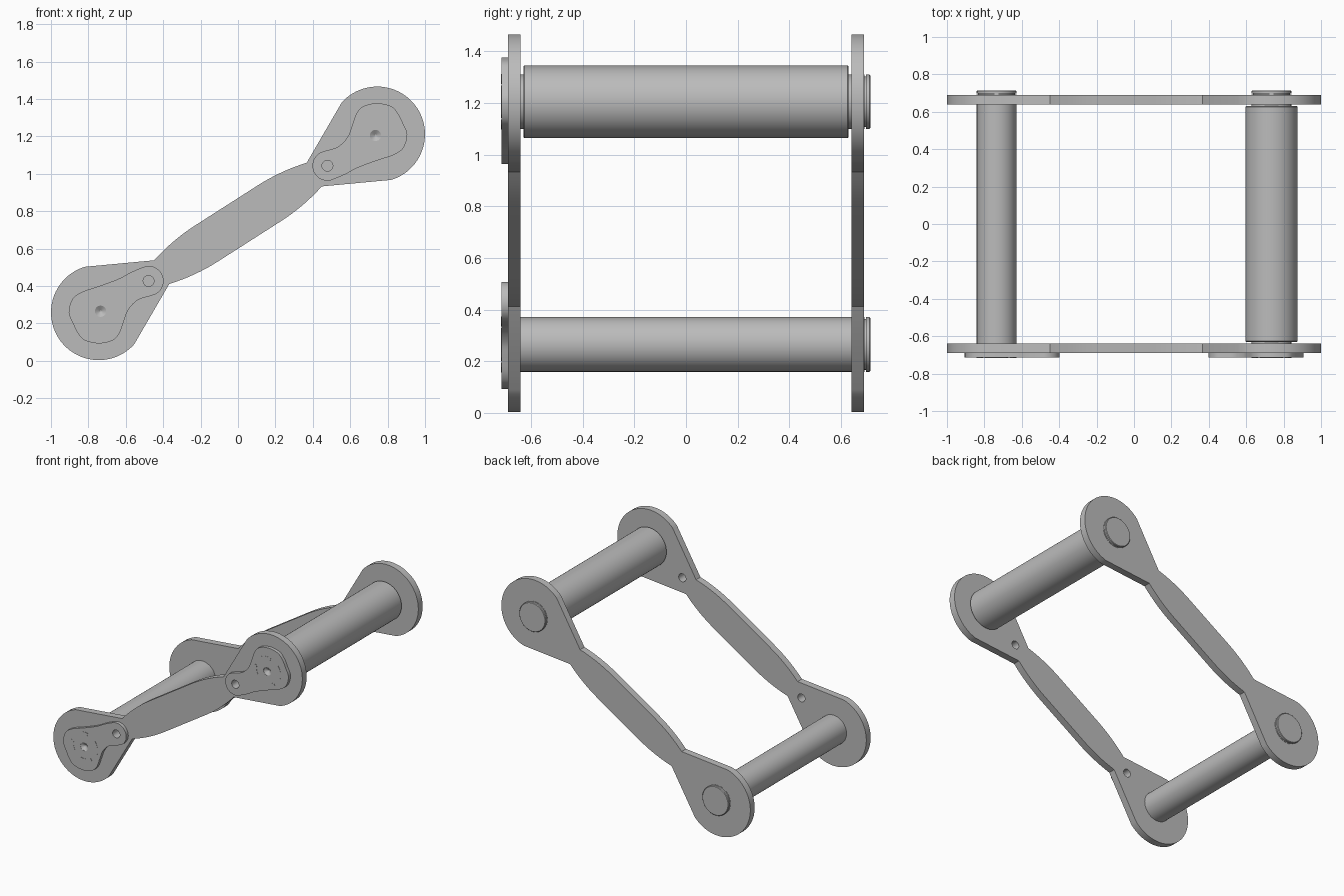
import bpy, bmesh
from math import sin, cos, pi, radians, atan2, tan
from mathutils import Vector

if "Cube" in bpy.data.objects:
    bpy.data.objects.remove(bpy.data.objects["Cube"])

steel = bpy.data.materials.new("grey_steel")
steel.use_nodes = True
GREY = (0.5, 0.5, 0.5, 1)
steel.diffuse_color = GREY
steel.node_tree.nodes["Principled BSDF"].inputs["Base Color"].default_value = GREY

MID = Vector((0, 0.735))        # centre of the link in x, z
PIN = Vector((0.735, 0.47))     # pin offset from that centre
TILT = atan2(PIN.y, PIN.x)


def finish(ob, angle=30):
    bpy.ops.object.select_all(action='DESELECT')
    bpy.context.view_layer.objects.active = ob
    ob.select_set(True)
    ob.data.materials.clear()
    ob.data.materials.append(steel)
    bpy.ops.object.shade_smooth_by_angle(angle=radians(angle))


def arc(centre, r, a0, a1, n):
    return [Vector(centre) + r * Vector((cos(a), sin(a)))
            for a in (a0 + (a1 - a0) * i / n for i in range(n + 1))]


def circle(centre, r, n=32):
    return arc(centre, r, 0, 2 * pi, n)[:-1]


def slab(name, loops, y0, y1):
    """Extrude closed x-z outlines along y; inner loops become holes."""
    cu = bpy.data.curves.new(name, 'CURVE')
    cu.dimensions, cu.fill_mode, cu.extrude = '2D', 'BOTH', (y1 - y0) / 2
    for loop in loops:
        sp = cu.splines.new('POLY')
        sp.points.add(len(loop) - 1)
        for p, co in zip(sp.points, loop):
            p.co = (co.x, co.y, 0, 1)
        sp.use_cyclic_u = True
    ob = bpy.data.objects.new(name, cu)
    bpy.context.collection.objects.link(ob)
    ob.rotation_euler.x = pi / 2
    ob.location.y = (y0 + y1) / 2
    bpy.ops.object.select_all(action='DESELECT')
    bpy.context.view_layer.objects.active = ob
    ob.select_set(True)
    bpy.ops.object.convert(target='MESH')
    ob = bpy.context.object
    ob.name = name
    bm = bmesh.new()
    bm.from_mesh(ob.data)
    bmesh.ops.remove_doubles(bm, verts=bm.verts, dist=1e-5)
    bmesh.ops.recalc_face_normals(bm, faces=bm.faces)
    bm.to_mesh(ob.data)
    bm.free()
    finish(ob)


def turned(name, centre, profile, n=64):
    """Lathe (radius, y) points around a y axis through centre."""
    bm = bmesh.new()
    rings = [[bm.verts.new((centre.x + r * cos(2 * pi * i / n), y,
                            centre.y + r * sin(2 * pi * i / n)))
              for i in range(n)] for r, y in profile]
    for a, b in zip(rings, rings[1:]):
        for i in range(n):
            j = (i + 1) % n
            bm.faces.new((a[i], a[j], b[j], b[i]))
    bm.faces.new(rings[0])
    bm.faces.new(rings[-1])
    bmesh.ops.recalc_face_normals(bm, faces=bm.faces)
    me = bpy.data.meshes.new(name)
    bm.to_mesh(me)
    bm.free()
    ob = bpy.data.objects.new(name, me)
    bpy.context.collection.objects.link(ob)
    finish(ob)


def smooth_loop(pts, steps=6):
    """Closed Catmull-Rom curve through the points."""
    out, n = [], len(pts)
    for i in range(n):
        a, b, c, d = (pts[(i + k) % n] for k in (-1, 0, 1, 2))
        for s in range(steps):
            t = s / steps
            out.append(0.5 * (2 * b + (c - a) * t + (2 * a - 5 * b + 4 * c - d) * t * t
                              + (3 * b - a - 3 * c + d) * t ** 3))
    return out


# Link outline: two round ends, flared sides and a narrow waist
FLARE, END_R, WAIST, END_U = radians(15.6), 0.255, 0.114, 0.884
bend_u = END_U - END_R * sin(FLARE) - (END_R * cos(FLARE) - WAIST) / tan(FLARE)
fillet_r = 1.06
start_u = bend_u - fillet_r * tan(FLARE / 2)
half = arc((start_u, -WAIST - fillet_r), fillet_r, pi / 2, pi / 2 - FLARE, 8)
lower = [Vector((p.x, -WAIST + (-WAIST - p.y))) for p in half]
upper = [Vector((p.x, -p.y)) for p in lower]
right_end = lower + arc((END_U, 0), END_R, -pi / 2 - FLARE, pi / 2 + FLARE, 48) + upper[::-1]


def tilt(p):
    return MID + Vector((p.x * cos(TILT) - p.y * sin(TILT), p.x * sin(TILT) + p.y * cos(TILT)))


outline = [tilt(p) for p in right_end] + [tilt(-p) for p in right_end]
LOBE = Vector((-0.257, -0.162))   # bolt hole offset from the pin
bolt_holes = [circle(MID + s * (PIN + LOBE), 0.029) for s in (1, -1)]
slab("front_link_plate", [outline] + bolt_holes, -0.69, -0.64)
slab("back_link_plate", [outline], 0.64, 0.69)

# Keeper plate outline around a pin: rounded cam with a small bolt lobe
cam = [Vector(p) for p in (
    (0.01, 0.172), (0.085, 0.155), (0.122, 0.115), (0.147, 0.065), (0.17, 0.005),
    (0.15, -0.065), (0.1, -0.103), (0.0, -0.137), (-0.1, -0.175), (-0.16, -0.207))]
cam += arc(LOBE, 0.08, radians(-62), radians(-260), 8)
cam += [Vector(p) for p in ((-0.2, -0.06), (-0.15, -0.01), (-0.126, 0.05),
                            (-0.1, 0.12), (-0.06, 0.158))]
cam = smooth_loop(cam)

for side, s in (("left", 1), ("right", -1)):
    c = MID + s * PIN
    slab(side + "_keeper_plate",
         [[c + s * p for p in cam], circle(c + s * LOBE, 0.029), circle(c, 0.03)],
         -0.714, -0.69)
    # Conical centre mark in the pin end
    turned(side + "_centre_mark", c, [(0.03, -0.69), (0.03, -0.712), (0.004, -0.695)], 32)
    # Four thin curved marks around the centre
    for k in range(4):
        a = radians(10 + 90 * k)
        slab(f"{side}_curved_mark_{k + 1}",
             [arc(c, 0.108, a - 0.45, a + 0.45, 10) + arc(c, 0.085, a + 0.45, a - 0.45, 10)],
             -0.7155, -0.713)
    # Pin with a retaining groove at the back
    turned(side + "_pin", c, [(0.106, -0.685), (0.106, 0.692), (0.098, 0.692), (0.098, 0.698),
                              (0.106, 0.698), (0.106, 0.71), (0.102, 0.714)])

# Roller sleeve on the upper pin
turned("roller_sleeve", MID + PIN, [(0.1, -0.63), (0.136, -0.63), (0.14, -0.626),
                                    (0.14, 0.626), (0.136, 0.63), (0.1, 0.63)])
